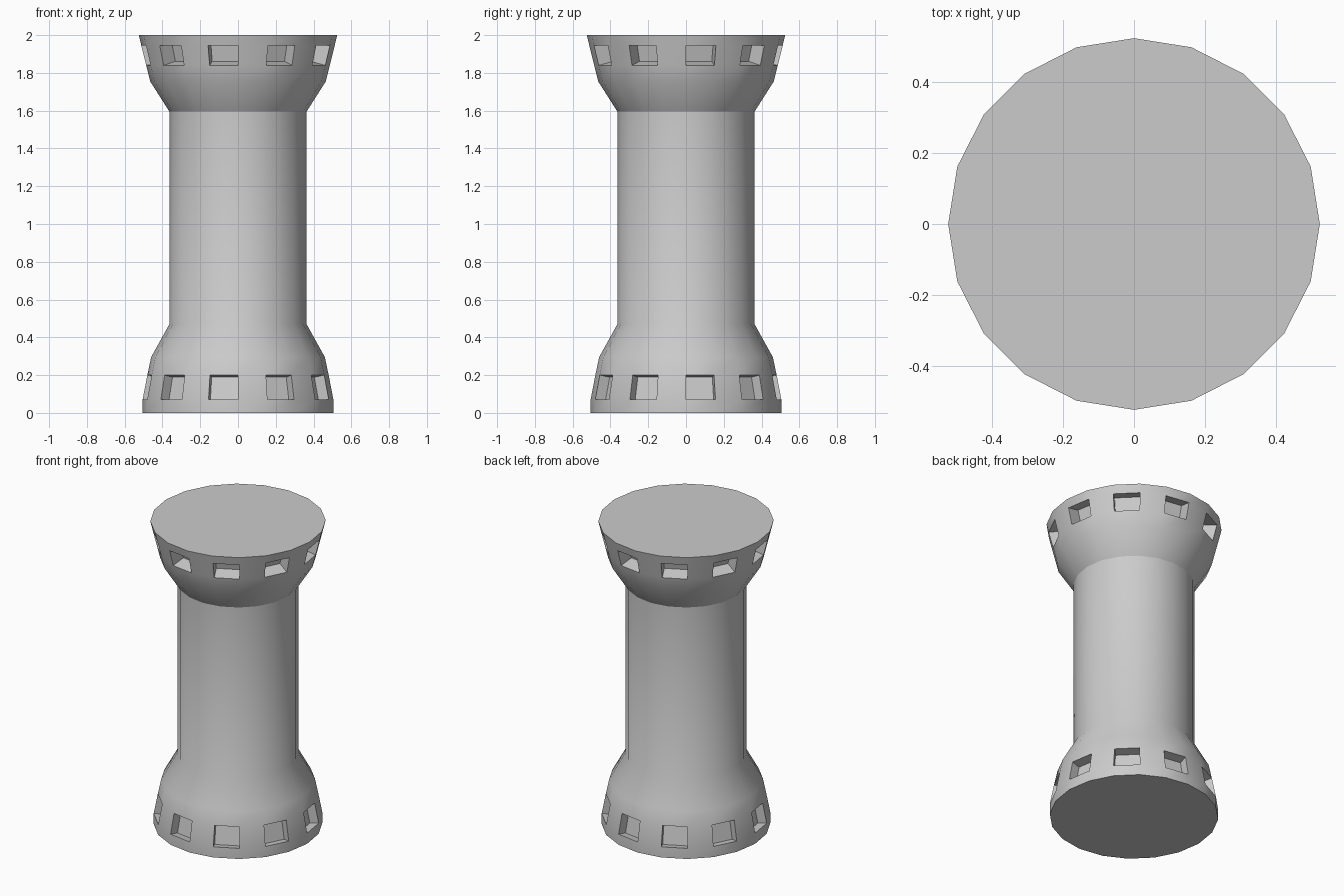
import bpy, bmesh, math

if "Cube" in bpy.data.objects:
    bpy.data.objects.remove(bpy.data.objects["Cube"])

SIDES = 20
# (radius, height) rings from base to top
PROFILE = [(0.505, 0.0), (0.505, 0.07), (0.48, 0.20), (0.46, 0.295),
           (0.363, 0.47), (0.363, 1.595), (0.465, 1.755),
           (0.486, 1.84), (0.512, 1.945), (0.525, 2.0)]
# profile band index -> recess depth
WINDOW_BANDS = {1: 0.06, 7: 0.09}

bm = bmesh.new()

# Column body: stacked rings
rings = []
for r, z in PROFILE:
    rings.append([bm.verts.new((r * math.cos(math.tau * i / SIDES),
                                r * math.sin(math.tau * i / SIDES), z))
                  for i in range(SIDES)])

windows = []
for b in range(len(rings) - 1):
    lo, hi = rings[b], rings[b + 1]
    for i in range(SIDES):
        j = (i + 1) % SIDES
        f = bm.faces.new((lo[i], lo[j], hi[j], hi[i]))
        # every second side of the window bands is recessed
        if b in WINDOW_BANDS and i % 2 == 0:
            windows.append((f, WINDOW_BANDS[b]))

# End caps
bm.faces.new(rings[0][::-1])
bm.faces.new(rings[-1])
bm.normal_update()

# Window recesses pushed in along each face normal
for face, depth in windows:
    n = face.normal.copy()
    new = bmesh.ops.extrude_discrete_faces(bm, faces=[face])["faces"][0]
    bmesh.ops.translate(bm, verts=new.verts[:], vec=-n * depth)

bmesh.ops.recalc_face_normals(bm, faces=bm.faces[:])
mesh = bpy.data.meshes.new("column")
bm.to_mesh(mesh)
bm.free()
column = bpy.data.objects.new("column", mesh)
bpy.context.collection.objects.link(column)

# Smooth sides, crisp rims
bpy.context.view_layer.objects.active = column
column.select_set(True)
bpy.ops.object.shade_smooth_by_angle(angle=math.radians(30))
